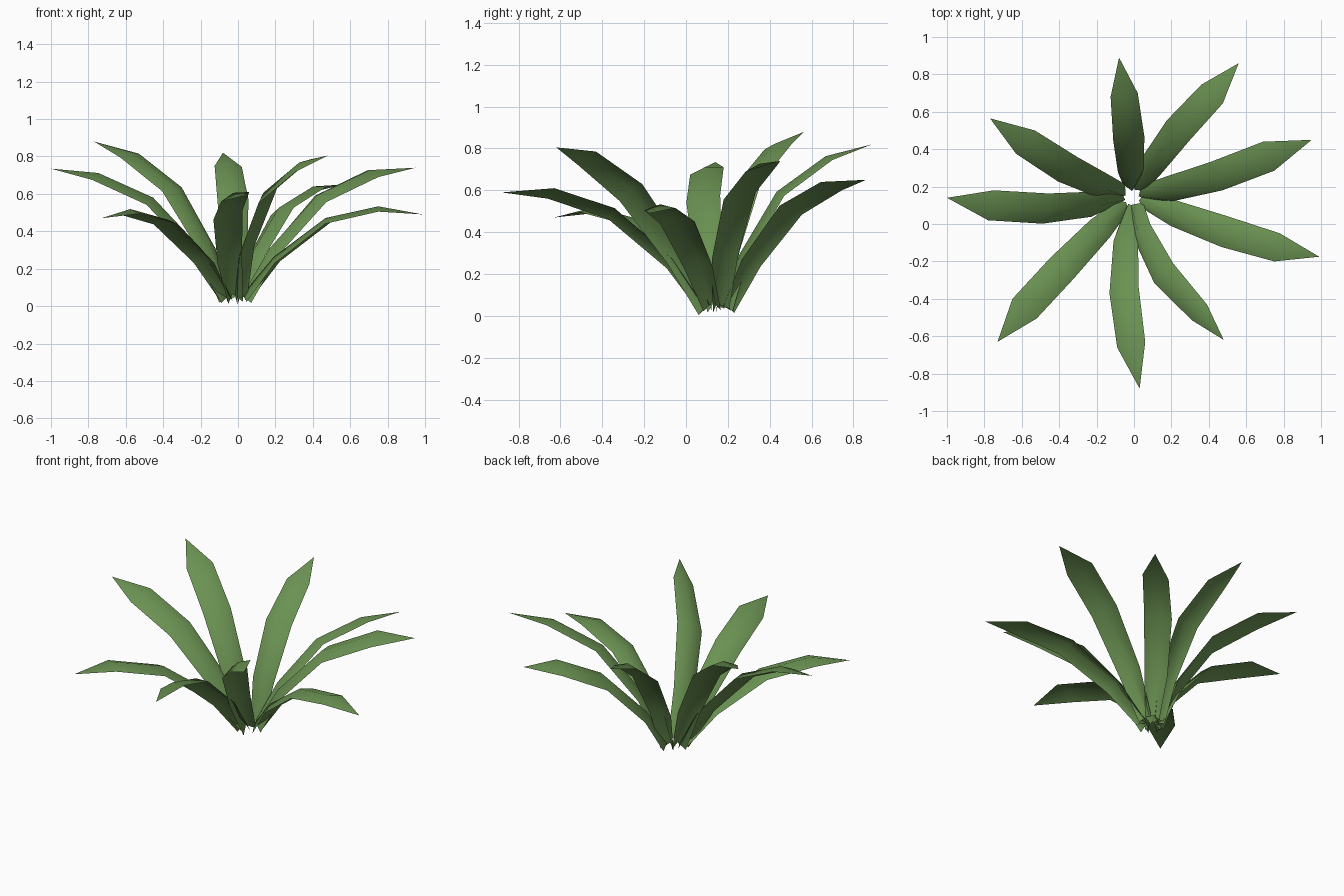
import bpy, bmesh
from mathutils import Vector as V

if "Cube" in bpy.data.objects:
    bpy.data.objects.remove(bpy.data.objects["Cube"])

# one flat green for the whole plant
green = bpy.data.materials.new("leaf green")
green.diffuse_color = (0.145, 0.285, 0.085, 1)
green.use_nodes = True
green.node_tree.nodes["Principled BSDF"].inputs["Base Color"].default_value = green.diffuse_color

CENTRE = V((-0.012, 0.148, 0.0))
# (fraction along chord, arch height fraction, width, midrib rise)
STATIONS = [(0.0, 0.0, 0.085, 0.05), (0.286, 0.095, 0.14, 0.035),
            (0.686, 0.118, 0.168, 0.03), (1.0, 0.0, None, 0.028)]

# each leaf: tip, left shoulder, right shoulder (looking outward)
LEAVES = {
    "back": ((-0.08, 0.89, 0.82), (-0.125, 0.68, 0.75), (0.02, 0.70, 0.745)),
    "back_right": ((0.56, 0.86, 0.65), (0.36, 0.745, 0.60), (0.475, 0.645, 0.64)),
    "right_rear": ((0.95, 0.45, 0.74), (0.69, 0.44, 0.725), (0.75, 0.285, 0.69)),
    "right_front": ((0.99, -0.175, 0.49), (0.78, -0.05, 0.515), (0.75, -0.20, 0.505)),
    "front_right": ((0.48, -0.62, 0.805), (0.39, -0.43, 0.785), (0.31, -0.515, 0.72)),
    "front": ((0.03, -0.88, 0.59), (0.06, -0.63, 0.61), (-0.09, -0.66, 0.56)),
    "front_left": ((-0.73, -0.63, 0.47), (-0.52, -0.505, 0.495), (-0.65, -0.40, 0.495)),
    "left": ((-1.0, 0.14, 0.735), (-0.78, 0.02, 0.675), (-0.75, 0.18, 0.71)),
    "back_left": ((-0.77, 0.565, 0.88), (-0.63, 0.375, 0.795), (-0.53, 0.50, 0.815)),
}


def build_leaf(name, tip, left, right):
    tip, left, right = V(tip), V(left), V(right)
    shoulder = (left + right) / 2
    out = shoulder - CENTRE
    out.z = 0
    base = CENTRE + out.normalized() * 0.07 + V((0, 0, 0.025))
    chord = shoulder - base
    side = (right - left).normalized()
    normal = side.cross(chord).normalized()      # upper side of the leaf
    bm = bmesh.new()
    rows = []
    for along, arch, width, rise in STATIONS:
        mid = base + chord * along + normal * arch * chord.length
        half = side * ((width or (right - left).length) / 2)
        rows.append([bm.verts.new(p) for p in
                     (mid - half, mid + normal * rise, mid + half)])
    # arched strip, folded along the midrib
    for a, b in zip(rows, rows[1:]):
        for i in range(2):
            bm.faces.new((a[i], a[i + 1], b[i + 1], b[i]))
    # pointed end
    end = bm.verts.new(tip)
    for i in range(2):
        bm.faces.new((rows[-1][i], rows[-1][i + 1], end))
    mesh = bpy.data.meshes.new(name)
    bm.to_mesh(mesh)
    bm.free()
    mesh.materials.append(green)
    mesh.shade_smooth()
    obj = bpy.data.objects.new(name, mesh)
    bpy.context.collection.objects.link(obj)


for key, points in LEAVES.items():
    build_leaf(key + "_leaf", *points)
